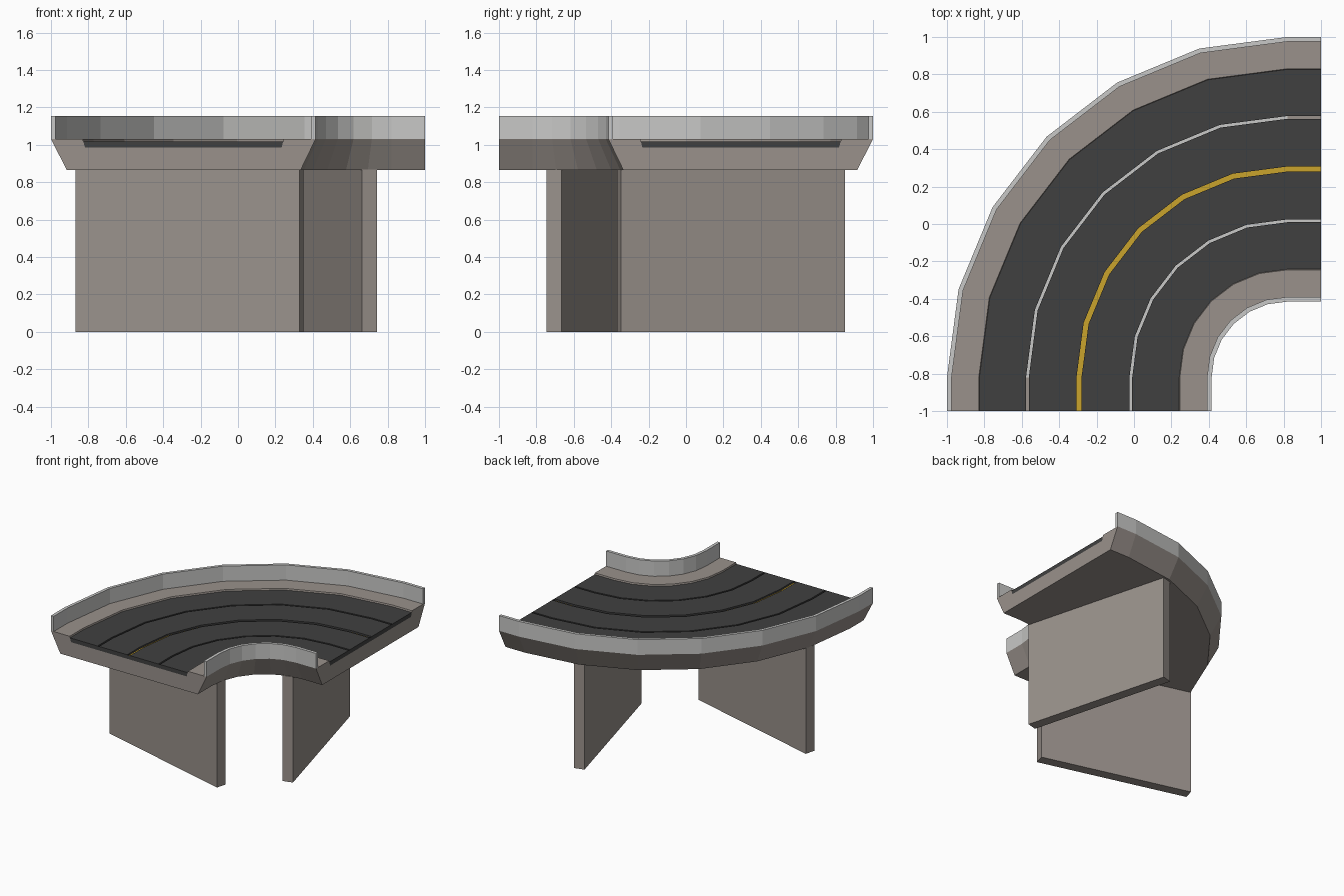
import bpy, bmesh, math
from mathutils import Vector

if "Cube" in bpy.data.objects:
    bpy.data.objects.remove(bpy.data.objects["Cube"], do_unlink=True)


def material(name, color):
    m = bpy.data.materials.new(name)
    m.use_nodes = True
    m.diffuse_color = (*color, 1)
    m.node_tree.nodes["Principled BSDF"].inputs["Base Color"].default_value = (*color, 1)
    return m


concrete = material("concrete", (0.32, 0.285, 0.26))
asphalt = material("asphalt", (0.051, 0.051, 0.051))
light_grey = material("light grey", (0.58, 0.58, 0.57))
yellow = material("yellow", (0.585, 0.367, 0.025))

C = 0.82          # bend centre is (C, -C)
END = 1 - C       # straight run at each end
STEPS = 6


def finish(name, bm, mats):
    bmesh.ops.recalc_face_normals(bm, faces=bm.faces)
    me = bpy.data.meshes.new(name)
    bm.to_mesh(me)
    bm.free()
    for m in mats:
        me.materials.append(m)
    ob = bpy.data.objects.new(name, me)
    bpy.context.collection.objects.link(ob)
    return ob


def station(r, i):
    """Point at radius r: straight lead-in, quarter bend, straight lead-out."""
    step = min(max(i - 1, 0), STEPS)
    a = math.radians(90) * step / STEPS
    x, y = C - r * math.cos(a), -C + r * math.sin(a)
    if i == 0:
        y -= END
    if i == STEPS + 2:
        x += END
    return x, y


def sweep(name, profile, mats, rule=None):
    """Sweep a closed (radius, height) profile along the bend."""
    bm = bmesh.new()
    rings = [[bm.verts.new((*station(r, i), z)) for r, z in profile]
             for i in range(STEPS + 3)]
    n = len(profile)
    for i in range(STEPS + 2):
        for k in range(n):
            j = (k + 1) % n
            f = bm.faces.new((rings[i][k], rings[i][j], rings[i + 1][j], rings[i + 1][k]))
            if rule:
                f.material_index = rule(k, i)
    caps = [bm.faces.new(rings[0]), bm.faces.new(rings[-1])]
    bmesh.ops.triangulate(bm, faces=caps)
    return finish(name, bm, mats)


# Bridge deck with a shallow trough for the road
BASE, ROAD_Z, DECK_Z, WALL_Z = 0.985, 1.018, 1.03, 1.155
R_IN, R_OUT = 0.405, 1.82
ROAD_IN, ROAD_OUT = 0.575, 1.65
sweep("deck", [(R_IN, DECK_Z), (0.485, 0.865), (1.735, 0.865), (R_OUT, DECK_Z),
               (ROAD_OUT, DECK_Z), (ROAD_OUT - 0.012, BASE),
               (ROAD_IN + 0.012, BASE), (ROAD_IN, DECK_Z)], [concrete])

# Road slab with three painted grooves
groove_z = ROAD_Z - 0.0145
grooves = [(0.837, 0.015, 2), (1.114, 0.027, 3), (1.39, 0.015, 2)]
profile = [(ROAD_OUT - 0.012, BASE), (ROAD_IN + 0.012, BASE), (ROAD_IN + 0.003, ROAD_Z)]
paint = {}
for r, w, colour in grooves:
    paint[len(profile) + 1] = colour
    profile += [(r - w / 2, ROAD_Z), (r - w / 2, groove_z),
                (r + w / 2, groove_z), (r + w / 2, ROAD_Z)]
profile.append((ROAD_OUT - 0.003, ROAD_Z))
outer_groove = max(paint)


def road_rule(k, i):
    if k == outer_groove and i in (0, STEPS + 1):
        return 0                       # bare concrete on the straight ends
    return paint.get(k, 1)


road = sweep("road", profile, [concrete, asphalt, light_grey, yellow], road_rule)
for p in road.data.polygons:           # end caps are asphalt
    if len(p.vertices) == 3:
        p.material_index = 1

# Side barriers
for name, a, b in (("inner_barrier", R_IN, R_IN + 0.025),
                   ("outer_barrier", R_OUT - 0.025, R_OUT)):
    sweep(name, [(a, DECK_Z), (b, DECK_Z), (b, WALL_Z), (a, WALL_Z)], [light_grey])


# Pier walls, set nearly radially under the deck
def pier(name, corner, angle):
    u = Vector((-math.cos(angle), math.sin(angle), 0)) * 1.242
    t = Vector((math.sin(angle), math.cos(angle), 0)) * 0.083
    p = Vector((*corner, 0))
    bm = bmesh.new()
    f = bm.faces.new([bm.verts.new(v) for v in (p, p + u, p + u + t, p + t)])
    top = bmesh.ops.extrude_face_region(bm, geom=[f])["geom"]
    bmesh.ops.translate(bm, vec=(0, 0, 0.868),
                        verts=[v for v in top if isinstance(v, bmesh.types.BMVert)])
    finish(name, bm, [concrete])


pier("right_pier", (0.33, -0.745), math.radians(15))
pier("back_pier", (0.663, -0.37), math.radians(75))
